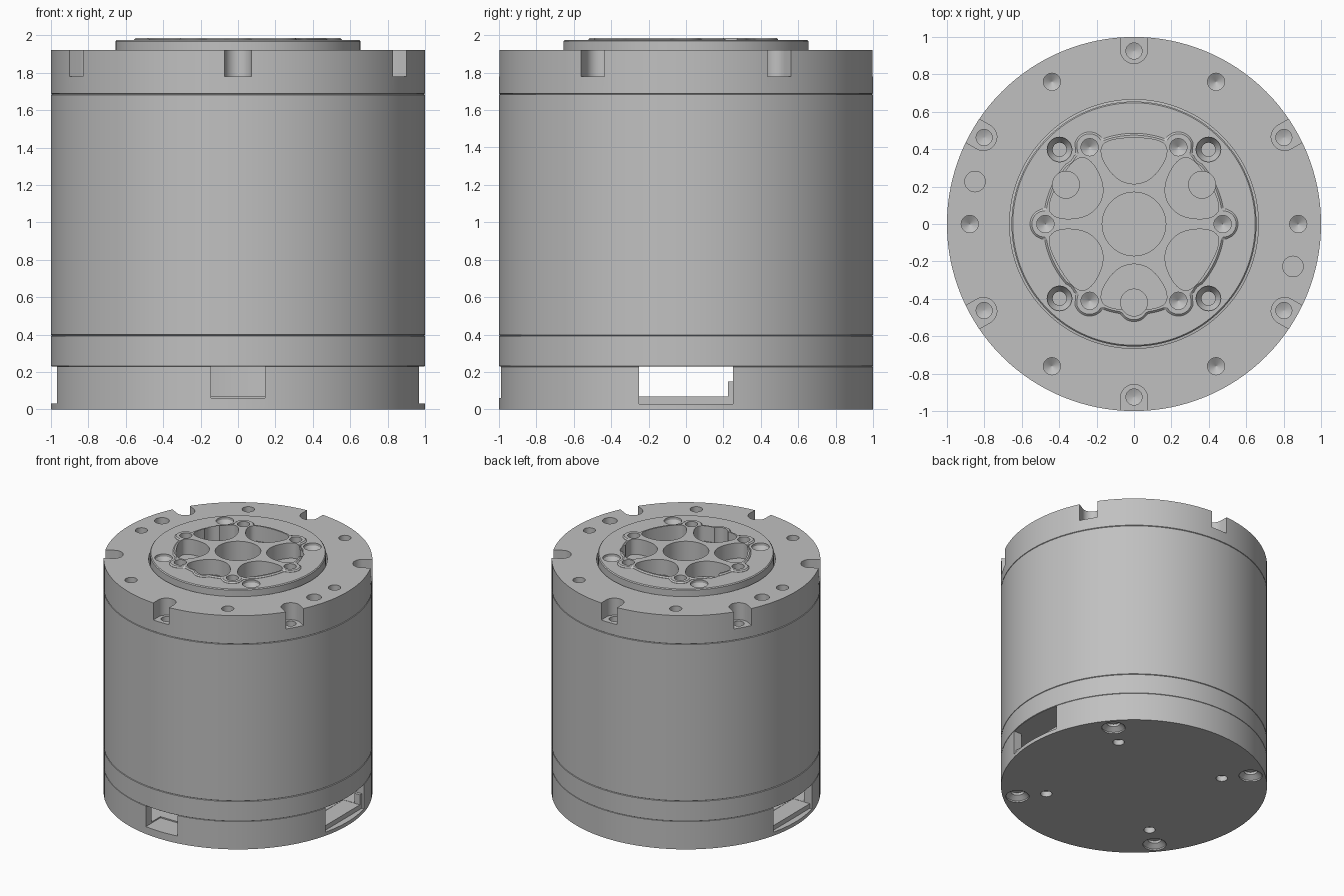
import bpy, bmesh
from math import sin, cos, pi, radians, sqrt, atan2
from mathutils import Matrix

cube = bpy.data.objects.get("Cube")
if cube:
    bpy.data.objects.remove(cube, do_unlink=True)

GREY = (0.53, 0.53, 0.53, 1)
metal = bpy.data.materials.new("grey metal")
metal.use_nodes = True
metal.diffuse_color = GREY
metal.node_tree.nodes["Principled BSDF"].inputs["Base Color"].default_value = GREY


def polar(r, deg):
    return r * cos(radians(deg)), r * sin(radians(deg))


def circle(r, n=28, cx=0, cy=0):
    return [(cx + r * cos(2 * pi * i / n), cy + r * sin(2 * pi * i / n)) for i in range(n)]


def stack(bm, rings):
    """Solid skinned through equal-length outlines given as (points, z)."""
    loops = [[bm.verts.new((x, y, z)) for x, y in pts] for pts, z in rings]
    n = len(loops[0])
    faces = [bm.faces.new(loops[0][::-1]), bm.faces.new(loops[-1])]
    for a, b in zip(loops, loops[1:]):
        for i in range(n):
            j = (i + 1) % n
            faces.append(bm.faces.new((a[i], a[j], b[j], b[i])))
    bmesh.ops.recalc_face_normals(bm, faces=faces)


def turned(bm, profile, cx=0, cy=0, n=28):
    stack(bm, [(circle(r, n, cx, cy), z) for r, z in profile])


def box(bm, x, y, z):
    size = [b - a for a, b in (x, y, z)]
    mid = [(a + b) / 2 for a, b in (x, y, z)]
    bmesh.ops.create_cube(bm, size=1, matrix=Matrix.Translation(mid) @ Matrix.Diagonal((*size, 1)))


def make(name, bm):
    mesh = bpy.data.meshes.new(name)
    bm.to_mesh(mesh)
    bm.free()
    obj = bpy.data.objects.new(name, mesh)
    bpy.context.scene.collection.objects.link(obj)
    return obj


def finish(name, bm, cut=None):
    """Create the part, carve it with the cutter mesh and shade it."""
    obj = make(name, bm)
    if cut:
        cutter = make(name + "_cutter", cut.copy())
        cutter.hide_render = True
        mod = obj.modifiers.new("carve", "BOOLEAN")
        mod.operation, mod.solver, mod.object, mod.use_self = "DIFFERENCE", "EXACT", cutter, True
        bpy.context.view_layer.update()
        deps = bpy.context.evaluated_depsgraph_get()
        carved = bpy.data.meshes.new_from_object(obj.evaluated_get(deps))
        obj.modifiers.clear()
        obj.data = carved
        bpy.data.objects.remove(cutter, do_unlink=True)
    obj.data.materials.clear()
    obj.data.materials.append(metal)
    bpy.ops.object.select_all(action="DESELECT")
    obj.select_set(True)
    bpy.context.view_layer.objects.active = obj
    bpy.ops.object.shade_smooth_by_angle(angle=radians(30))
    return obj


def disc(profile):
    bm = bmesh.new()
    turned(bm, profile, n=128)
    return bm


# Hollow rear cover with cable windows and mounting holes underneath
cut = bmesh.new()
turned(cut, [(0.93, 0.07), (0.93, 0.3)], n=96)
for s in (-1, 1):
    side = sorted((s * 0.8, s * 1.1))
    lip = sorted((s * 0.95, s * 1.1))
    box(cut, side, (-0.25, 0.225), (0.068, 0.31))
    box(cut, side, (-0.25, 0.25), (0.15, 0.32))
    box(cut, lip, (-0.25, 0.25), (0.03, 0.33))
box(cut, (-0.145, 0.145), (-1.1, -0.8), (0.06, 0.34))
for k in range(4):
    turned(cut, [(0.088, -0.02), (0.088, 0.012), (0.05, 0.04), (0.05, 0.06)], *polar(0.89, 40 + 90 * k))
    turned(cut, [(0.043, -0.02), (0.043, 0.045), (0.001, 0.06)], *polar(0.67, 40 + 90 * k))
finish("rear_cover", disc([(1, 0), (1, 0.228), (0.996, 0.23)]), cut)

# Main housing sections separated by fine seams
finish("rear_ring", disc([(0.996, 0.23), (1, 0.233), (1, 0.392), (0.994, 0.395)]))
finish("housing", disc([(0.994, 0.395), (1, 0.399), (1, 1.682), (0.994, 1.685)]))

# Front flange: rotor opening, edge notches and tapped holes
cut = bmesh.new()
turned(cut, [(0.665, 1.5), (0.665, 2.1)], n=128)
for k in range(6):
    a = 30 + 60 * k
    ca, sa = polar(1, a)
    u_shape = [(0.93 + 0.072 * cos(t), 0.072 * sin(t))
               for t in [pi / 2 + pi * i / 20 for i in range(21)]]
    u_shape += [(1.15, -0.072), (1.15, 0.072)]
    notch = [(u * ca - v * sa, u * sa + v * ca) for u, v in u_shape]
    stack(cut, [(notch, 1.78), (notch, 2.1)])
    turned(cut, [(0.001, 1.694), (0.043, 1.712), (0.043, 1.85)], *polar(0.925, a))
    turned(cut, [(0.001, 1.76), (0.046, 1.79), (0.046, 2.1)], *polar(0.878, 60 * k))
for x, y in ((-0.85, 0.227), (0.85, -0.227)):
    turned(cut, [(0.055, 1.84), (0.055, 2.1)], x, y)
finish("front_flange", disc([(0.994, 1.685), (1, 1.689), (1, 1.92)]), cut)

# Shared cutter for the output rotor and its raised plate
cut = bmesh.new()
turned(cut, [(0.17, 1.72), (0.17, 2.1)], n=64)


def soften(pts, times=3):
    for _ in range(times):
        pts = [p for a, b in zip(pts, pts[1:] + pts[:1])
               for p in ((a[0] * 0.75 + b[0] * 0.25, a[1] * 0.75 + b[1] * 0.25),
                         (a[0] * 0.25 + b[0] * 0.75, a[1] * 0.25 + b[1] * 0.75))]
    return pts


pocket = soften([(0.215, -0.08), (0.37, -0.19), (0.46, -0.15),
                 (0.46, 0.15), (0.37, 0.19), (0.215, 0.08)])
for k in range(6):
    ca, sa = polar(1, 30 + 60 * k)
    shape = [(u * ca - v * sa, u * sa + v * ca) for u, v in pocket]
    stack(cut, [(shape, 1.86), (shape, 2.1)])
    turned(cut, [(0.001, 1.86), (0.046, 1.89), (0.046, 2.1)], *polar(0.474, 60 * k))
for a in (30, 150, 270):
    turned(cut, [(0.072, 1.8), (0.072, 2.08)], *polar(0.42, a))
for x in (-0.398, 0.398):
    for y in (-0.398, 0.398):
        turned(cut, [(0.037, 1.82), (0.037, 1.91), (0.066, 1.955), (0.066, 2.1)], x, y)

finish("output_rotor", disc([(0.655, 1.685), (0.655, 1.968), (0.648, 1.975)]), cut)


# Lobed plate: a disc swollen around the screws and relieved at the corners
def lobed(grow, n=288):
    pts = []
    for i in range(n):
        t = 2 * pi * i / n
        r = 0.485 + grow
        for a, d, q in [(60 * k, 0.474, 0.082) for k in range(6)] + [(270, 0.44, 0.082)]:
            q += grow
            dt = t - radians(a)
            if cos(dt) > 0 and abs(d * sin(dt)) < q:
                r = max(r, d * cos(dt) + sqrt(q * q - (d * sin(dt)) ** 2))
        for k in range(4):
            d, q, dt = 0.563, 0.085 - grow, t - radians(45 + 90 * k)
            if cos(dt) > 0 and abs(d * sin(dt)) < q:
                r = min(r, d * cos(dt) - sqrt(q * q - (d * sin(dt)) ** 2))
        pts.append((r * cos(t), r * sin(t)))
    return pts


plate = bmesh.new()
stack(plate, [(lobed(0), 1.97), (lobed(0), 1.977), (lobed(-0.01), 1.986)])
finish("output_plate", plate, cut)
cut.free()
